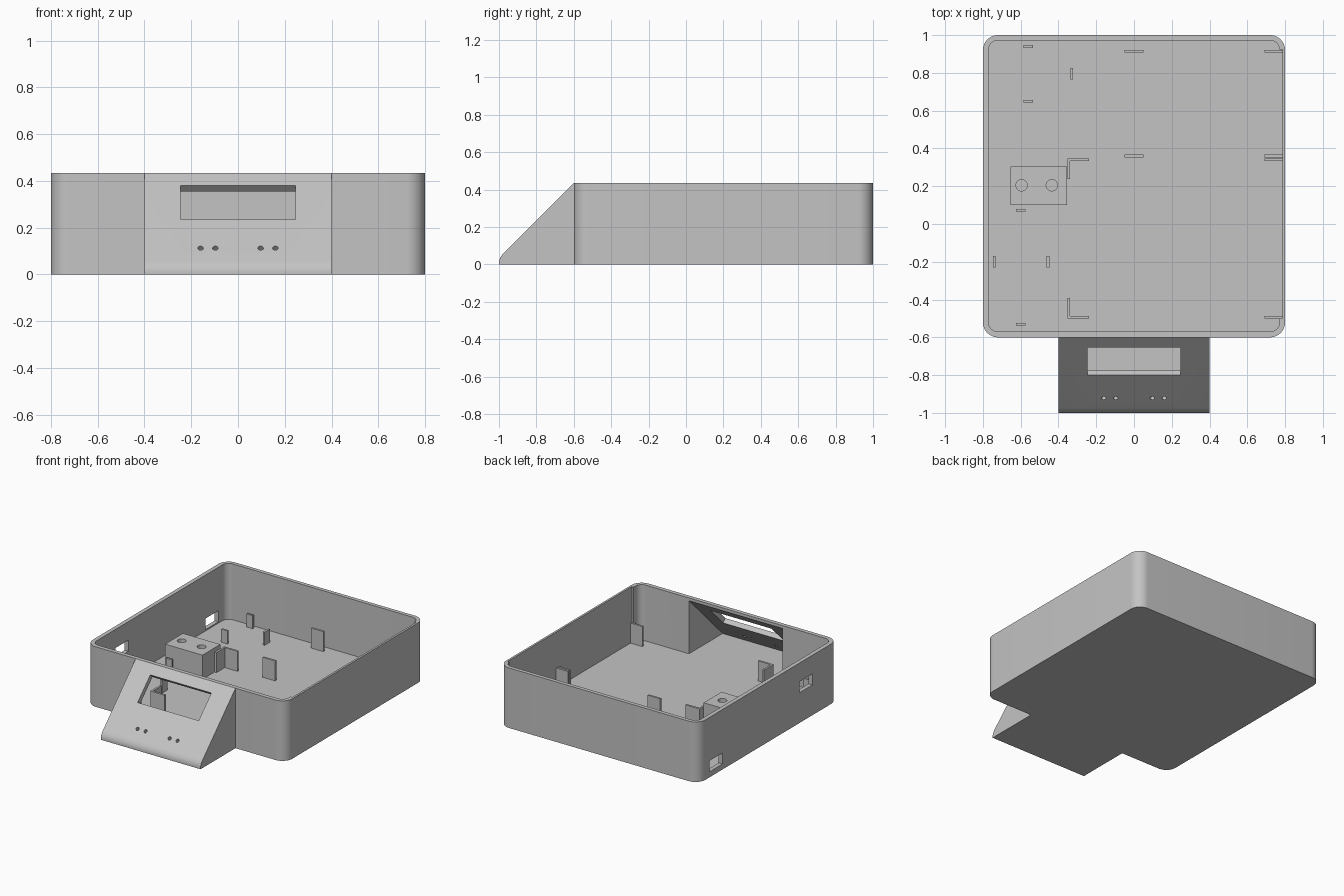
import bpy, bmesh, math
from mathutils import Matrix, Vector

if "Cube" in bpy.data.objects:
    bpy.data.objects.remove(bpy.data.objects["Cube"], do_unlink=True)

GREY = (0.55, 0.55, 0.55, 1)
plastic = bpy.data.materials.new("grey plastic")
plastic.use_nodes = True
plastic.diffuse_color = GREY
plastic.node_tree.nodes["Principled BSDF"].inputs["Base Color"].default_value = GREY

HEIGHT, FLOOR, TILT = 0.435, 0.03, math.radians(45)


def finish(name, bm):
    bmesh.ops.recalc_face_normals(bm, faces=bm.faces)
    mesh = bpy.data.meshes.new(name)
    bm.to_mesh(mesh)
    bm.free()
    mesh.materials.append(plastic)
    ob = bpy.data.objects.new(name, mesh)
    bpy.context.collection.objects.link(ob)
    return ob


def prism(name, points, direction):
    """Extrude a closed outline along a direction."""
    bm = bmesh.new()
    face = bm.faces.new([bm.verts.new(p) for p in points])
    new = bmesh.ops.extrude_face_region(bm, geom=[face])["geom"]
    verts = [v for v in new if isinstance(v, bmesh.types.BMVert)]
    bmesh.ops.translate(bm, verts=verts, vec=Vector(direction))
    return finish(name, bm)


def box(name, x0, x1, y0, y1, z0, z1):
    return prism(name, [(x0, y0, z0), (x1, y0, z0), (x1, y1, z0), (x0, y1, z0)], (0, 0, z1 - z0))


def rounded_box(name, x0, x1, y0, y1, r, z0, z1, steps=12):
    pts = []
    corners = [(x1 - r, y1 - r), (x0 + r, y1 - r), (x0 + r, y0 + r), (x1 - r, y0 + r)]
    for i, (cx, cy) in enumerate(corners):
        for s in range(steps + 1):
            a = (i + s / steps) * math.pi / 2
            pts.append((cx + r * math.cos(a), cy + r * math.sin(a), z0))
    return prism(name, pts, (0, 0, z1 - z0))


def cylinder(name, loc, radius, depth, tilt=0):
    bm = bmesh.new()
    bmesh.ops.create_cone(bm, cap_ends=True, segments=32, radius1=radius, radius2=radius, depth=depth,
                          matrix=Matrix.Translation(loc) @ Matrix.Rotation(tilt, 4, 'X'))
    return finish(name, bm)


def combine(target, tool, operation='DIFFERENCE'):
    """Apply a boolean and discard the tool."""
    mod = target.modifiers.new("boolean", 'BOOLEAN')
    mod.operation, mod.solver, mod.object = operation, 'EXACT', tool
    bpy.context.view_layer.objects.active = target
    bpy.ops.object.modifier_apply(modifier=mod.name)
    bpy.data.objects.remove(tool, do_unlink=True)


# Rounded tray with the sloped console joined to its front
case = rounded_box("case", -0.8, 0.8, -0.6, 1.0, 0.08, 0, HEIGHT)
profile = [(-0.585, 0), (-1, 0)]
start, bend, end = Vector((-1, 0.008)), Vector((-1, 0.035)), Vector((-0.975, 0.06))
for i in range(9):
    t = i / 8
    profile.append(tuple(start * (1 - t) ** 2 + bend * 2 * t * (1 - t) + end * t * t))
profile += [(-0.6, HEIGHT), (-0.585, HEIGHT)]
console = prism("console", [(-0.4, y, z) for y, z in profile], (0.8, 0, 0))
combine(case, console, 'UNION')

# Main cavity, side wall recess and hollow behind the sloped panel
combine(case, rounded_box("cavity", -0.77, 0.77, -0.57, 0.972, 0.05, FLOOR, 0.6))
combine(case, box("recess", 0.7, 0.785, -0.5, 0.925, FLOOR, 0.6))
hollow = [(-0.955, FLOOR), (-0.5, FLOOR), (-0.5, 0.415), (-0.57, 0.415)]
combine(case, prism("hollow", [(-0.375, y, z) for y, z in hollow], (0.75, 0, 0)))

# Display window and indicator holes, square to the slope
window = box("window", -0.245, 0.245, -0.1025, 0.1025, -0.06, 0.06)
window.data.transform(Matrix.Translation((0, -0.7275, 0.3075)) @ Matrix.Rotation(TILT, 4, 'X'))
combine(case, window)
for x in (-0.16, -0.097, 0.097, 0.16):
    combine(case, cylinder("indicator_hole", (x, -0.922, 0.113), 0.012, 0.1, TILT))

# Connector openings in the side wall
for y, z in ((0.8, 0.08), (-0.23, 0.26)):
    combine(case, box("port", -0.9, -0.72, y - 0.075, y + 0.075, z - 0.04, z + 0.04))

# Mounting block with two sockets
block = box("mounting_block", -0.655, -0.355, 0.1, 0.305, FLOOR - 0.01, 0.205)
for x in (-0.595, -0.435):
    combine(block, cylinder("socket", (x, 0.205, 0.2), 0.03, 0.24))


def post(name, x, y, w, d, top):
    box(name, x - w / 2, x + w / 2, y - d / 2, y + d / 2, FLOOR - 0.01, top)


# Low posts around the two small boards
THIN, LOW, TALL = 0.014, 0.125, 0.175
for x, y in ((-0.56, 0.94), (-0.56, 0.65), (-0.6, 0.072), (-0.6, -0.53)):
    post("low_post", x, y, 0.05, THIN, LOW)
for x, y in ((-0.33, 0.795), (-0.74, -0.2), (-0.455, -0.2)):
    post("low_post", x, y, THIN, 0.06, LOW)

# Tall posts and corner brackets for the large boards
for y in (0.915, 0.36):
    post("tall_post", 0, y, 0.1, THIN, TALL)
for y, side in ((0.34, -1), (-0.493, 1)):
    post("bracket_long", -0.295, y, 0.115, THIN, TALL)
    post("bracket_short", -0.346, y + side * 0.05, THIN, 0.105, TALL)
for y in (0.915, 0.36, 0.34, -0.493):
    post("wall_post", 0.738, y, 0.096, THIN, TALL)

# Smooth curved corners, keep edges crisp
for ob in (case, block):
    bpy.ops.object.select_all(action='DESELECT')
    ob.select_set(True)
    bpy.context.view_layer.objects.active = ob
    bpy.ops.object.shade_smooth_by_angle(angle=math.radians(25))
